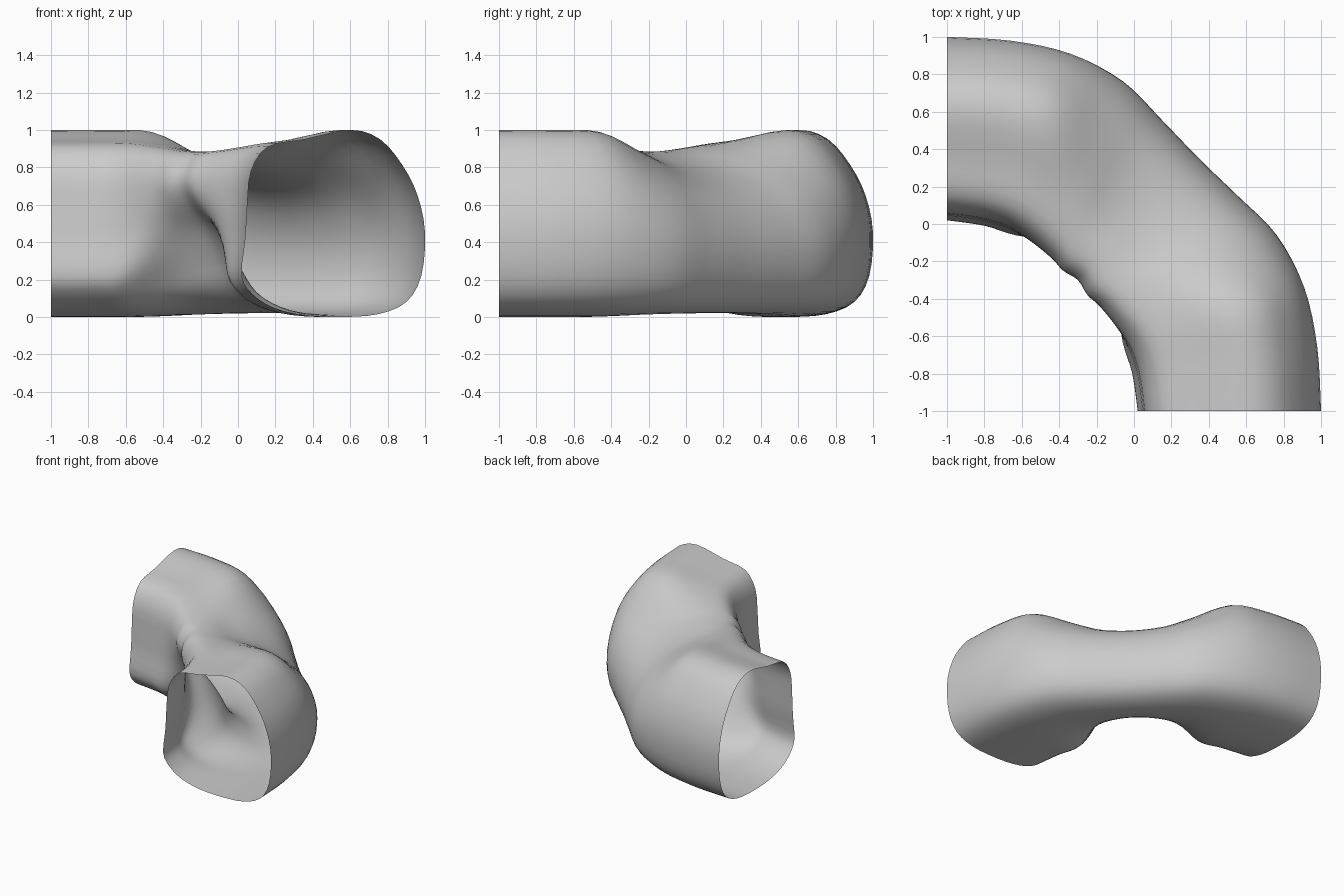
import bpy, bmesh
from mathutils import Vector

if "Cube" in bpy.data.objects:
    bpy.data.objects.remove(bpy.data.objects["Cube"])

# End opening: (fraction from inner to outer side, height)
END = [(.05, .6), (.07, .78), (.16, .91), (.36, .95), (.6, 1), (.76, .95),
       (.88, .81), (.96, .65), (1, .45), (.98, .22), (.9, .08), (.75, .015),
       (.55, 0), (.35, .01), (.19, .05), (.08, .12), (.02, .22), (.04, .42)]
# Pinched section on the diagonal of the elbow: (distance outward, height)
MID = [(-.42, .7), (-.41, .79), (-.34, .87), (-.2, .88), (-.02, .82), (.15, .76),
       (.32, .67), (.43, .55), (.49, .38), (.48, .2), (.41, .08), (.28, .025),
       (.15, .03), (.04, .08), (-.06, .17), (-.13, .31), (-.23, .47), (-.36, .6)]
# Half of the path: inner point, outer point, amount of pinch
HALF = [((0, -1), (1, -1), 0), ((-.03, -.8), (.98, -.66), 0),
        ((-.09, -.64), (.91, -.34), .06), ((-.19, -.46), (.76, -.06), .6),
        ((-.25, -.38), (.55, .15), .9)]


def smooth_points(pts, steps, closed):
    """Catmull-Rom curve through the given points."""
    n = len(pts)
    get = (lambda i: pts[i % n]) if closed else (lambda i: pts[min(max(i, 0), n - 1)])
    out = []
    for i in range(n if closed else n - 1):
        a, b, c, d = (get(i + k) for k in (-1, 0, 1, 2))
        for s in range(steps):
            t = s / steps
            out.append(.5 * (2 * b + (c - a) * t + (2 * a - 5 * b + 4 * c - d) * t * t
                             + (3 * b - a - 3 * c + d) * t ** 3))
    if not closed:
        out.append(pts[-1].copy())
    return out


# Stations mirrored across the diagonal x = y
stations = HALF + [((-.297, -.297), (.346, .346), 1)]
stations += [(i[::-1], o[::-1], w) for i, o, w in reversed(HALF)]

rings = []
for inner, outer, w in stations:
    a, b = Vector((*inner, 0)), Vector((*outer, 0))
    ring = []
    for (f, z), (h, zm) in zip(END, MID):
        p = a.lerp(b, f * (1 - w) + (h + .42) / .91 * w)
        p.z = z * (1 - w) + zm * w
        ring.append(p)
    rings.append(smooth_points(ring, 3, True))

# Smooth along the tube as well
lines = [smooth_points(list(line), 4, False) for line in zip(*rings)]

# Open pipe skin
bm = bmesh.new()
grid = [[bm.verts.new(p) for p in line] for line in lines]
n = len(grid)
for i in range(n):
    for j in range(len(grid[0]) - 1):
        k = (i + 1) % n
        bm.faces.new((grid[i][j], grid[i][j + 1], grid[k][j + 1], grid[k][j]))
bmesh.ops.recalc_face_normals(bm, faces=bm.faces)
# Make sure the outer wall faces outward
bm.faces.ensure_lookup_table()
far = max(bm.faces, key=lambda f: f.calc_center_median().x)
if far.normal.x < 0:
    bmesh.ops.reverse_faces(bm, faces=bm.faces)
mesh = bpy.data.meshes.new("elbow_pipe")
bm.to_mesh(mesh)
bm.free()
mesh.polygons.foreach_set("use_smooth", [True] * len(mesh.polygons))
pipe = bpy.data.objects.new("elbow_pipe", mesh)
bpy.context.collection.objects.link(pipe)
